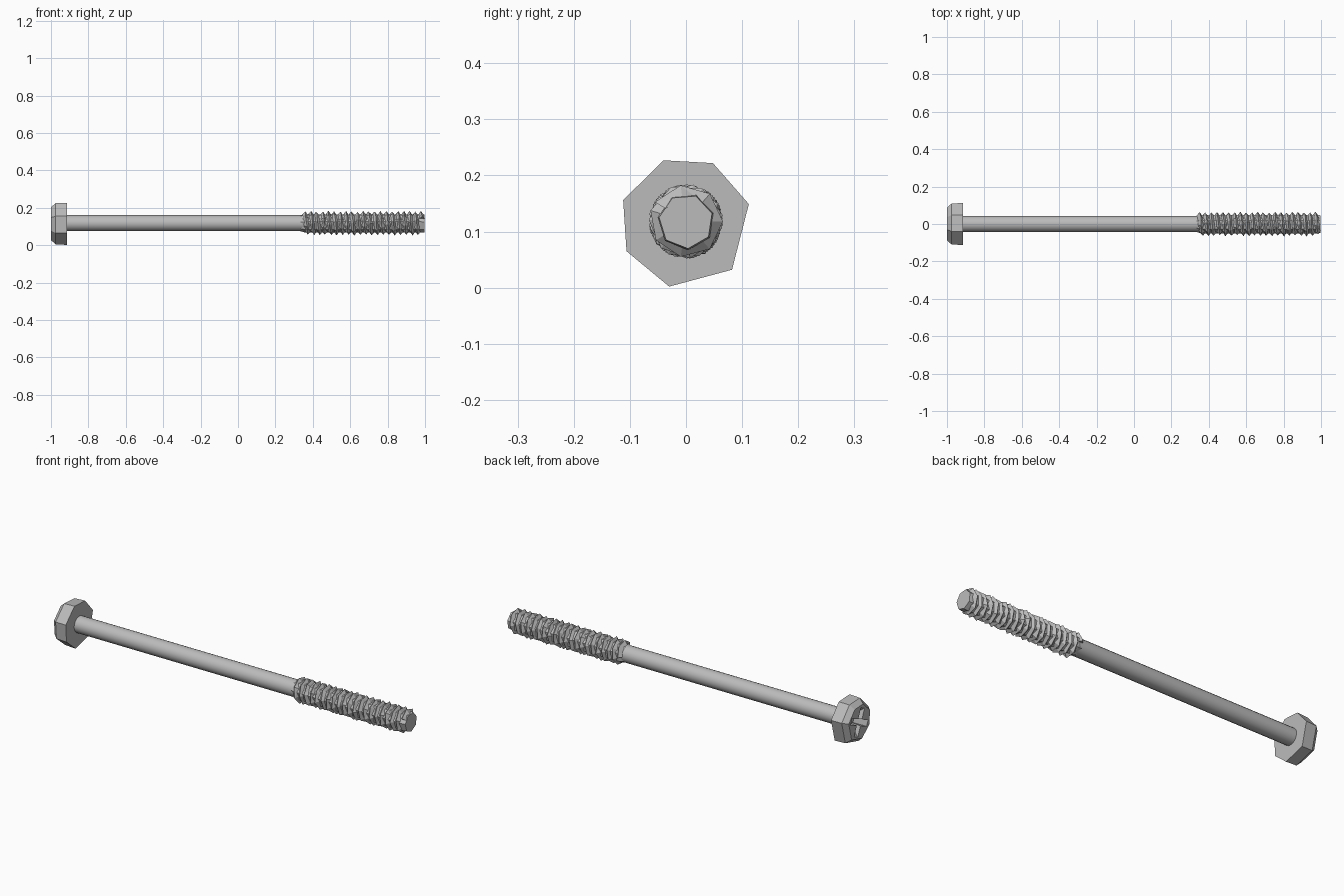
import bpy, bmesh, math, random
from mathutils import Matrix

cube = bpy.data.objects.get("Cube")
if cube:
    bpy.data.objects.remove(cube, do_unlink=True)
random.seed(4)
AXIS_Z = 0.118

steel = bpy.data.materials.new("grey_steel")
steel.use_nodes = True
steel.diffuse_color = (0.5, 0.5, 0.5, 1)
steel.node_tree.nodes["Principled BSDF"].inputs["Base Color"].default_value = (0.5, 0.5, 0.5, 1)


def finish(name, bm, smooth=None):
    bmesh.ops.recalc_face_normals(bm, faces=bm.faces)
    mesh = bpy.data.meshes.new(name)
    bm.to_mesh(mesh)
    bm.free()
    mesh.materials.append(steel)
    obj = bpy.data.objects.new(name, mesh)
    bpy.context.collection.objects.link(obj)
    if smooth:
        bpy.ops.object.select_all(action="DESELECT")
        obj.select_set(True)
        bpy.context.view_layer.objects.active = obj
        bpy.ops.object.shade_smooth_by_angle(angle=math.radians(smooth))
    return obj


def loft(name, outline, stations, smooth=None):
    """Closed solid along x: outline of (y, z) scaled at each (x, scale)."""
    bm = bmesh.new()
    rings = [[bm.verts.new((x, y * s, AXIS_Z + z * s)) for y, z in outline] for x, s in stations]
    n = len(outline)
    for a, b in zip(rings, rings[1:]):
        for i in range(n):
            j = (i + 1) % n
            bm.faces.new((a[i], a[j], b[j], b[i]))
    bm.faces.new(rings[0])
    bm.faces.new(rings[-1])
    return finish(name, bm, smooth)


def polygon(sides, radius, turn=0.0):
    angles = [turn + math.tau * i / sides for i in range(sides)]
    return [(radius * math.cos(a), radius * math.sin(a)) for a in angles]


# Uneven seven-sided head with a chamfered front
head_outline = [(-0.04, 0.109), (0.048, 0.104), (0.112, 0.031), (0.082, -0.086),
                (-0.03, -0.116), (-0.106, -0.053), (-0.112, 0.038)]
head = loft("screw_head", head_outline, [(-0.915, 1), (-0.975, 0.98), (-1.0, 0.78)])

# Tapered cross recess in the head
bm = bmesh.new()
for turn in (0, math.pi / 2):
    arm = bmesh.ops.create_cube(bm, size=1)["verts"]
    for v in arm:
        outer = v.co.x < 0
        v.co.x = -1.02 if outer else -0.95
        v.co.y *= 0.18 if outer else 0.05
        v.co.z *= 0.036 if outer else 0.024
    bmesh.ops.rotate(bm, verts=arm, cent=(0, 0, 0), matrix=Matrix.Rotation(turn + 0.4, 3, "X"))
bmesh.ops.translate(bm, verts=bm.verts, vec=(0, 0, AXIS_Z))
cutter = finish("recess_cutter", bm)
cutter.hide_render = True
cutter.hide_set(True)
cut = head.modifiers.new("cross_recess", "BOOLEAN")
cut.operation = "DIFFERENCE"
cut.object = cutter
cut.solver = "EXACT"
cut.use_self = True

# Smooth shank and the faceted core inside the thread
loft("shank", polygon(20, 0.043), [(-0.92, 1), (0.35, 1)], 30)
loft("thread_core", polygon(7, 0.051, 0.3), [(0.335, 0.85), (0.36, 1), (0.98, 1), (0.998, 0.95)])

# Rough low-poly thread: a V-shaped ribbon wound round the core
PITCH, PER_TURN, START, END = 0.031, 7.3, 0.335, 0.968
bm = bmesh.new()
rows = []
for k in range(int((END - START) / PITCH * PER_TURN) + 1):
    x = START + PITCH * k / PER_TURN
    a = math.tau * k / PER_TURN
    row = []
    for dx, r in ((0, 0.046), (0.5, 0.066), (1, 0.046)):
        r += random.uniform(-0.003, 0.001)
        shift = random.uniform(-0.003, 0.003) if dx == 0.5 else 0
        row.append(bm.verts.new((x + dx * PITCH + shift, r * math.cos(a), AXIS_Z + r * math.sin(a))))
    rows.append(row)
for a, b in zip(rows, rows[1:]):
    for i in range(3):
        j = (i + 1) % 3
        bm.faces.new((a[i], a[j], b[j], b[i]))
bm.faces.new(rows[0])
bm.faces.new(rows[-1])
bmesh.ops.triangulate(bm, faces=bm.faces)
finish("screw_thread", bm)
